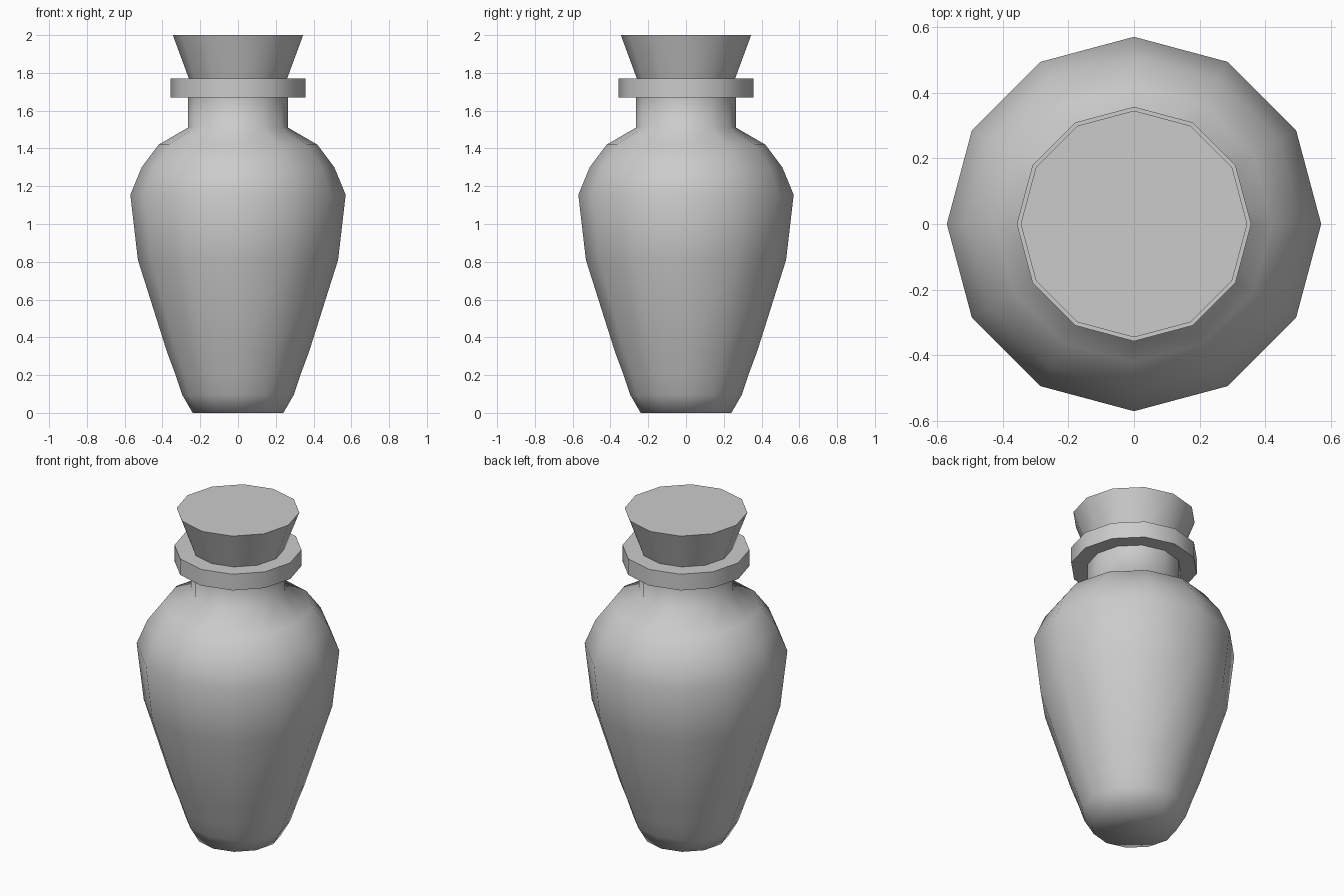
import bpy, bmesh, math

if "Cube" in bpy.data.objects:
    bpy.data.objects.remove(bpy.data.objects["Cube"])

SIDES = 12


def lathe(name, profile, angle=40):
    """Spin a (radius, height) profile into a closed 12-sided solid."""
    bm = bmesh.new()
    rings = []
    for r, z in profile:
        rings.append([bm.verts.new((r * math.cos(2 * math.pi * i / SIDES),
                                    r * math.sin(2 * math.pi * i / SIDES), z))
                      for i in range(SIDES)])
    for a, b in zip(rings, rings[1:]):
        for i in range(SIDES):
            j = (i + 1) % SIDES
            bm.faces.new((a[i], a[j], b[j], b[i]))
    bm.faces.new(rings[0][::-1])
    bm.faces.new(rings[-1])
    mesh = bpy.data.meshes.new(name)
    bm.to_mesh(mesh)
    bm.free()
    obj = bpy.data.objects.new(name, mesh)
    bpy.context.collection.objects.link(obj)
    bpy.ops.object.select_all(action='DESELECT')
    obj.select_set(True)
    bpy.context.view_layer.objects.active = obj
    bpy.ops.object.shade_smooth_by_angle(angle=math.radians(angle))
    return obj


# Bottle body with shoulder, neck and wide collar
lathe("bottle", [
    (0.24, 0), (0.295, 0.095), (0.33, 0.20), (0.375, 0.32),
    (0.53, 0.81), (0.57, 1.155), (0.51, 1.30), (0.42, 1.42),
    (0.265, 1.51), (0.265, 1.67), (0.357, 1.67), (0.357, 1.77),
    (0.26, 1.77)], 62)

# Flared stopper seated in the neck
lathe("stopper", [(0.26, 1.77), (0.345, 2.0)])
